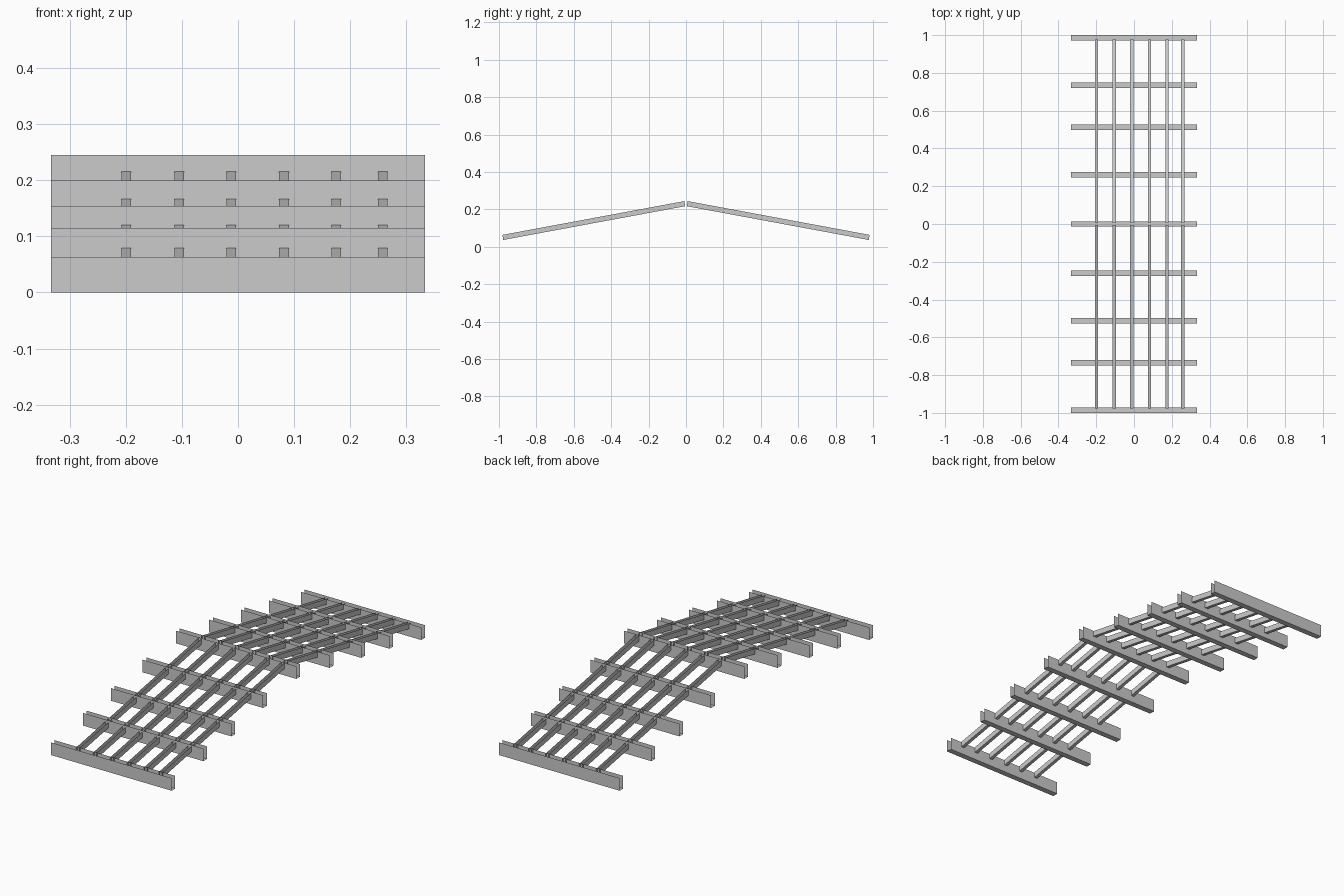
import bpy

if "Cube" in bpy.data.objects:
    bpy.data.objects.remove(bpy.data.objects["Cube"])

HALF_W = 0.333      # half length of cross planks
P_H = 0.063         # plank height
P_T = 0.0145        # half plank thickness
R_T = 0.0085        # half rail width
SLOPE = 0.1855      # rise per unit of run


def strip(name, rings):
    """Open channel: lofts 4-point U sections, leaving top and ends open."""
    verts = [p for ring in rings for p in ring]
    faces = [(i, i + 1, i + 5, i + 4) for i in range(3)]
    mesh = bpy.data.meshes.new(name)
    mesh.from_pydata(verts, [], faces)
    mesh.update()
    obj = bpy.data.objects.new(name, mesh)
    bpy.context.collection.objects.link(obj)
    return obj


def cross_plank(name, y, top):
    a, b, lo = y - P_T, y + P_T, top - P_H
    strip(name, [[(x, b, top), (x, b, lo), (x, a, lo), (x, a, top)]
                 for x in (HALF_W, -HALF_W)])


def rail(name, x, side):
    # section is square to the slope, so its upper edge leans outward
    rings = []
    for d in (0.977, 0.004):
        z = 0.218 - SLOPE * d
        yb, yt, zt = side * d, side * (d + 0.005), z + 0.027
        l, r = x - R_T * side, x + R_T * side
        rings.append([(l, yt, zt), (l, yb, z), (r, yb, z), (r, yt, zt)])
    strip(name, rings)


# cross planks: one at the ridge, four down each slope
cross_plank("ridge_plank", 0, 0.245)
for i, (y, top) in enumerate([(0.262, 0.2), (0.513, 0.154),
                              (0.735, 0.115), (0.9855, 0.063)]):
    cross_plank(f"front_plank_{i + 1}", -y, top)
    cross_plank(f"back_plank_{i + 1}", y, top)

# sloping rails
for i, x in enumerate([-0.199, -0.105, -0.012, 0.082, 0.175, 0.258]):
    rail(f"front_rail_{i + 1}", x, -1)
    rail(f"back_rail_{i + 1}", x, 1)
